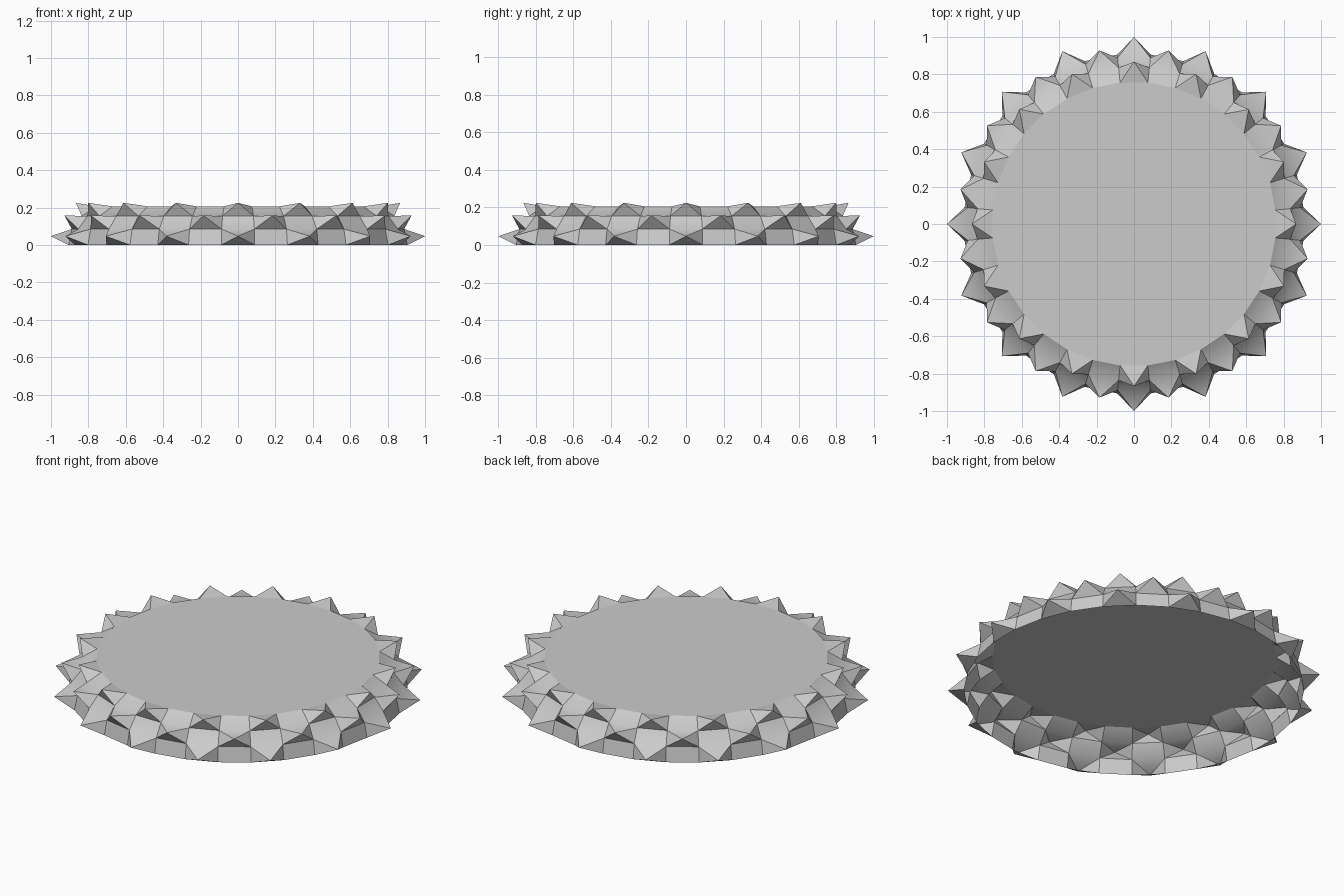
import bpy, bmesh
from math import cos, sin, pi, radians

if "Cube" in bpy.data.objects:
    bpy.data.objects.remove(bpy.data.objects["Cube"])

N = 32                                   # facets around the rim
STEP = 2 * pi / N
PROFILE = [(0.91, 0.0), (0.893, 0.085), (0.84, 0.155), (0.76, 0.206)]   # radius, height
TIPS = [(1.0, 0.047), (0.946, 0.157), (0.867, 0.225)]                   # spike tip per row


def polar(r, a, z):
    return (r * cos(a), r * sin(a), z)


def finish(bm, name):
    mesh = bpy.data.meshes.new(name)
    bm.to_mesh(mesh)
    bm.free()
    obj = bpy.data.objects.new(name, mesh)
    bpy.context.collection.objects.link(obj)
    return obj


# studded rim: open shell of three rows, every other facet raised to a spike
bm = bmesh.new()
rings = [[bm.verts.new(polar(r, (i - 0.5) * STEP, z)) for i in range(N)] for r, z in PROFILE]
for row, (tip_r, tip_z) in enumerate(TIPS):
    for i in range(N):
        j = (i + 1) % N
        quad = [rings[row][i], rings[row][j], rings[row + 1][j], rings[row + 1][i]]
        if (i + row) % 2 == 0:
            tip = bm.verts.new(polar(tip_r, i * STEP, tip_z))
            for k in range(4):
                bm.faces.new((quad[k], quad[(k + 1) % 4], tip))
        else:
            bm.faces.new(quad)
rim = finish(bm, "studded_rim")

# flat disc closing the top
bm = bmesh.new()
r, z = PROFILE[-1]
bm.faces.new([bm.verts.new(polar(r, (i - 0.5) * STEP, z)) for i in range(N)])
finish(bm, "top_disc")

# soft shading between shallow facets of the rim
bpy.context.view_layer.objects.active = rim
rim.select_set(True)
bpy.ops.object.shade_smooth_by_angle(angle=radians(35))
